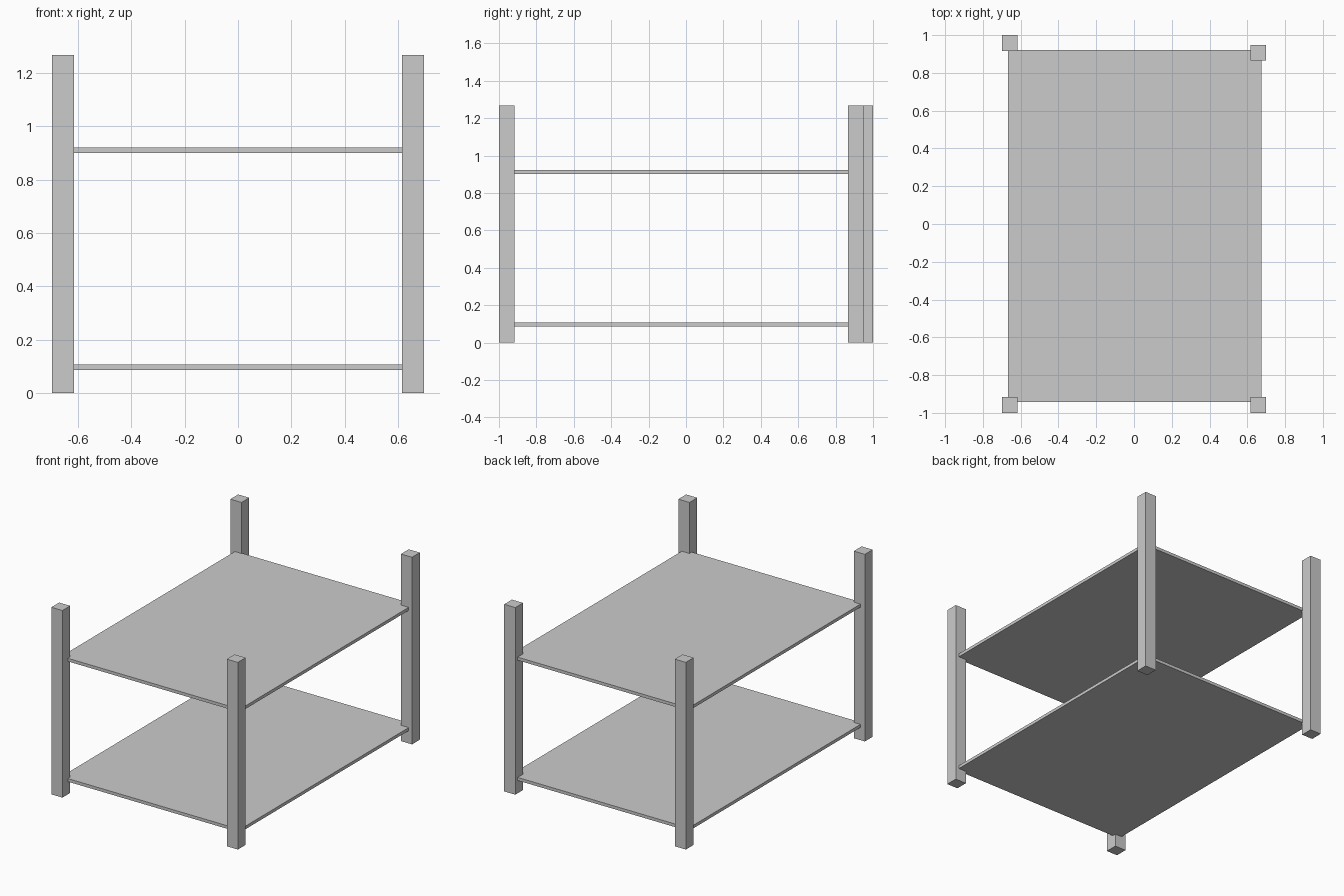
import bpy

if "Cube" in bpy.data.objects:
    bpy.data.objects.remove(bpy.data.objects["Cube"])


def box(name, x, y, z):
    """Axis-aligned box from (min, max) ranges."""
    bpy.ops.mesh.primitive_cube_add(
        size=1, location=[(a + b) / 2 for a, b in (x, y, z)])
    ob = bpy.context.object
    ob.name = name
    ob.dimensions = [b - a for a, b in (x, y, z)]
    bpy.ops.object.transform_apply(location=False, rotation=False, scale=True)
    return ob


LEG = 0.083      # square leg section
HEIGHT = 1.268

# Four posts; the back right one sits slightly further in
for name, x, y in (
    ("front_left_leg", -0.699, -1.0),
    ("front_right_leg", 0.616, -1.0),
    ("back_left_leg", -0.699, 0.917),
    ("back_right_leg", 0.616, 0.865),
):
    box(name, (x, x + LEG), (y, y + LEG), (0, HEIGHT))

# Two thin shelves let into the posts
for name, z in (("lower_shelf", 0.086), ("upper_shelf", 0.901)):
    box(name, (-0.666, 0.674), (-0.942, 0.922), (z, z + 0.021))
